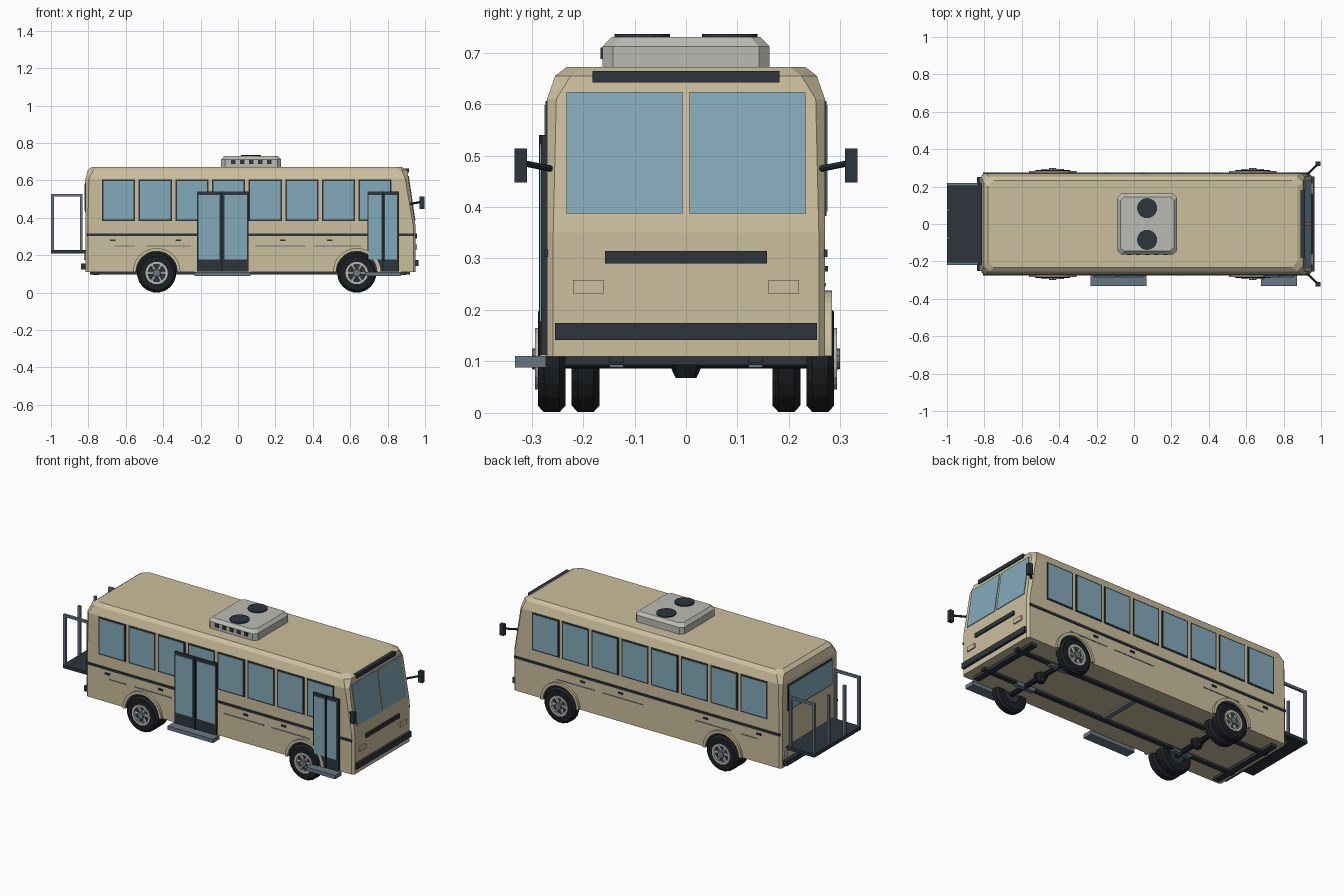
import bpy, bmesh
from math import pi, cos, sin
from mathutils import Vector, Matrix

cube = bpy.data.objects.get("Cube")
if cube:
    bpy.data.objects.remove(cube, do_unlink=True)


def material(name, r, g, b):
    m = bpy.data.materials.new(name)
    m.use_nodes = True
    m.diffuse_color = (r, g, b, 1)
    m.node_tree.nodes["Principled BSDF"].inputs["Base Color"].default_value = (r, g, b, 1)
    return m


TAN = material("tan paint", 0.60, 0.52, 0.34)
GLASS = material("blue glass", 0.23, 0.40, 0.49)
DARK = material("dark trim", 0.026, 0.036, 0.046)
TYRE = material("black rubber", 0.012, 0.015, 0.018)
GREY = material("light grey", 0.50, 0.50, 0.46)
STEEL = material("blue steel", 0.14, 0.19, 0.23)


def make(name, bm, mat):
    bmesh.ops.recalc_face_normals(bm, faces=bm.faces)
    me = bpy.data.meshes.new(name)
    bm.to_mesh(me)
    bm.free()
    me.materials.append(mat)
    ob = bpy.data.objects.new(name, me)
    bpy.context.collection.objects.link(ob)
    return ob


def loft(name, rings, mat, closed=False):
    """Skin a list of equal-length point rings; cap the ends unless closed."""
    bm = bmesh.new()
    loops = [[bm.verts.new(p) for p in ring] for ring in rings]
    pairs = list(zip(loops, loops[1:])) + ([(loops[-1], loops[0])] if closed else [])
    for a, b in pairs:
        for i in range(len(a)):
            j = (i + 1) % len(a)
            bm.faces.new((a[i], a[j], b[j], b[i]))
    if not closed:
        bm.faces.new(loops[0])
        bm.faces.new(loops[-1])
    return make(name, bm, mat)


def box(name, x, y, z, mat):
    rings = [[(x[0], y[0], h), (x[1], y[0], h), (x[1], y[1], h), (x[0], y[1], h)] for h in z]
    return loft(name, rings, mat)


def rod(name, a, b, r, mat, seg=8, r2=None):
    a, b = Vector(a), Vector(b)
    d = b - a
    bm = bmesh.new()
    bmesh.ops.create_cone(bm, cap_ends=True, segments=seg, radius1=r,
                          radius2=r if r2 is None else r2, depth=d.length)
    rot = d.to_track_quat('Z', 'Y').to_matrix().to_4x4()
    bm.transform(Matrix.Translation((a + b) / 2) @ rot)
    return make(name, bm, mat)


def corner_ring(z, x0, x1, w, c):
    """Rectangle with cut corners at height z."""
    return [(x0 + c, -w, z), (x1 - c, -w, z), (x1, -w + c, z), (x1, w - c, z),
            (x1 - c, w, z), (x0 + c, w, z), (x0, w - c, z), (x0, -w + c, z)]


def nose(z):
    """Front wall position at height z: upright below, raked above."""
    return 0.95 - max(0, z - 0.35) * 0.148


def nose_panel(name, y, z, mat, out=0.004):
    rings = [[(nose(h) - 0.01, y[0], h), (nose(h) + out, y[0], h),
              (nose(h) + out, y[1], h), (nose(h) - 0.01, y[1], h)] for h in z]
    return loft(name, rings, mat)


def side_plate(name, s, x, z, out, mat):
    return box(name, x, sorted((s * 0.262, s * (0.27 + out))), z, mat)


# Body shell
loft("body", [corner_ring(0.11, -0.815, 0.95, 0.27, 0.012),
              corner_ring(0.35, -0.815, 0.95, 0.27, 0.012),
              corner_ring(0.61, -0.815, nose(0.61), 0.27, 0.018),
              corner_ring(0.655, -0.803, nose(0.655), 0.254, 0.03),
              corner_ring(0.672, -0.78, 0.875, 0.232, 0.03)], TAN)

# Windshield, destination bar, grille, bumper and headlights
for s in (-1, 1):
    nose_panel("windshield_pane", sorted((s * 0.007, s * 0.232)), (0.387, 0.623), GLASS)
    nose_panel("headlight", sorted((s * 0.16, s * 0.22)), (0.232, 0.258), TAN, 0.008)
box("destination_bar", (0.885, 0.914), (-0.182, 0.182), (0.642, 0.664), DARK)
nose_panel("grille", (-0.157, 0.157), (0.29, 0.315), DARK, 0.007)
nose_panel("front_bumper", (-0.255, 0.255), (0.142, 0.175), DARK, 0.014)

# Side windows, stripe, grooves and marker vents
for s in (-1, 1):
    for i in range(8):
        x = -0.727 + i * 0.196
        side_plate("window_frame", s, (x, x + 0.177), (0.383, 0.606), 0.003, DARK)
        side_plate("window_glass", s, (x + 0.008, x + 0.169), (0.391, 0.598), 0.005, GLASS)
    side_plate("stripe", s, (-0.808, 0.94), (0.303, 0.317), 0.005, DARK)
    for a, b in ((-0.66, -0.55), (-0.49, -0.25), (0.09, 0.36), (0.41, 0.66)):
        side_plate("groove", s, (a, b), (0.246, 0.252), 0.002, STEEL)
    for x in (-0.67, -0.32, 0.24, 0.49):
        side_plate("marker_vent", s, (x - 0.015, x + 0.015), (0.275, 0.285), 0.006, DARK)


# Doors with glass leaves and a step, on the right side only
def door(name, x0, x1, leaves):
    side_plate(name + "_door", -1, (x0, x1), (0.112, 0.54), 0.012, DARK)
    for leaf in leaves:
        side_plate(name + "_door_glass", -1, leaf, (0.178, 0.522), 0.015, GLASS)
    mid = (leaves[0][1] + leaves[1][0]) / 2
    side_plate(name + "_door_seam", -1, (mid - 0.004, mid + 0.004), (0.112, 0.54), 0.016, TYRE)
    box(name + "_step", (x0 - 0.012, x1 + 0.012), (-0.332, -0.272), (0.088, 0.111), STEEL)


door("middle", -0.22, 0.055, ((-0.212, -0.1), (-0.072, 0.047)))
door("front", 0.692, 0.86, ((0.699, 0.768), (0.785, 0.85)))


# Wheels
def wheel(x, s, y, rim):
    half, r = 0.027, 0.105
    profile = [(0.05, -half), (0.092, -half), (r, -0.015), (r, 0.015), (0.092, half), (0.05, half)]
    rings = []
    for k in range(20):
        a = (k + 0.5) * pi / 10
        rings.append([(x + q * cos(a), s * (y + d), r + q * sin(a)) for q, d in profile])
    loft("tyre", rings, TYRE, closed=True)
    rod("wheel_disc", (x, s * (y - 0.02), r), (x, s * (y + 0.018), r), 0.058, DARK, 20)
    if not rim:
        return

    def band(name, r0, r1, d, mat, turn=2 * pi, z=r, n=20):
        pts = []
        for k in range(n + 1 if turn < 6 else n):
            a = k * turn / n
            pts.append([(x + q * cos(a), s * e, z + q * sin(a))
                        for q, e in ((r0, d[0]), (r1, d[0]), (r1, d[1]), (r0, d[1]))])
        loft(name, pts, mat, closed=turn > 6)

    band("rim_ring", 0.047, 0.06, (y, y + 0.032), GREY)
    for k in range(6):
        a = k * pi / 3
        rod("rim_spoke", (x, s * (y + 0.022), r),
            (x + 0.052 * cos(a), s * (y + 0.022), r + 0.052 * sin(a)), 0.009, GREY, 6)
    rod("hub", (x, s * y, r), (x, s * (y + 0.038), r), 0.025, STEEL, 10, 0.02)
    # Wheel arch: dark recess with a painted lip
    band("arch_recess", 0.02, 0.115, (0.262, 0.272), TYRE, pi, 0.111)
    band("wheel_arch", 0.11, 0.127, (0.262, 0.284), TAN, pi, 0.111)


for x in (-0.435, 0.635):
    for s in (-1, 1):
        wheel(x, s, 0.261, True)
        if x < 0:
            wheel(x, s, 0.195, False)
    # Axle and differential
    rod("axle", (x, -0.24, 0.1), (x, 0.24, 0.1), 0.014, TYRE)
    rod("differential", (x, 0, 0.13), (x, 0, 0.068), 0.05, TYRE, 8, 0.02)
    for s in (-1, 1):
        box("axle_mount", (x - 0.06, x + 0.06), (s * 0.135 - 0.014, s * 0.135 + 0.014), (0.088, 0.108), STEEL)

# Chassis rails, cross member and body underside ends
for s in (-1, 1):
    box("chassis_rail", (-0.79, 0.92), (s * 0.135 - 0.014, s * 0.135 + 0.014), (0.097, 0.114), DARK)
box("cross_member", (0.08, 0.11), (-0.13, 0.13), (0.1, 0.112), STEEL)
for x in (-0.76, 0.88):
    box("end_beam", (x - 0.018, x + 0.018), (-0.235, 0.235), (0.093, 0.112), DARK)

# Roof cooling unit
loft("roof_unit", [corner_ring(0.668, -0.09, 0.23, 0.162, 0.02),
                   corner_ring(0.712, -0.09, 0.23, 0.162, 0.02),
                   corner_ring(0.73, -0.073, 0.213, 0.145, 0.02)], GREY)
for y in (-0.085, 0.085):
    rod("roof_fan", (0.07, y, 0.725), (0.07, y, 0.736), 0.054, DARK, 20)
for i in range(5):
    x = -0.025 + i * 0.048
    box("roof_vent", (x - 0.012, x + 0.012), (-0.166, -0.155), (0.688, 0.71), DARK)

# Mirrors
for s in (-1, 1):
    rod("mirror_arm", (0.92, s * 0.26, 0.474), (0.983, s * 0.32, 0.486), 0.006, DARK)
    box("mirror_head", (0.97, 0.997), sorted((s * 0.309, s * 0.333)), (0.448, 0.514), DARK)

# Rear window, bumper and lamps
box("rear_window_frame", (-0.819, -0.81), (-0.208, 0.208), (0.432, 0.588), DARK)
box("rear_window", (-0.822, -0.81), (-0.2, 0.2), (0.44, 0.58), GLASS)
box("rear_bumper", (-0.84, -0.81), (-0.25, 0.25), (0.125, 0.155), DARK)
for s in (-1, 1):
    box("rear_lamp", (-0.824, -0.81), (s * 0.235 - 0.015, s * 0.235 + 0.015), (0.175, 0.215), GREY)

# Rear platform with side rails and end posts
box("rear_platform", (-1.0, -0.81), (-0.22, 0.22), (0.208, 0.228), DARK)
for s in (-1, 1):
    y = s * 0.211
    for x, py in ((-0.992, y), (-0.838, y), (-0.992, s * 0.075)):
        box("rail_post", (x - 0.007, x + 0.007), (py - 0.007, py + 0.007), (0.22, 0.525), STEEL)
    box("rail_top", (-0.999, -0.831), (y - 0.007, y + 0.007), (0.513, 0.527), STEEL)
